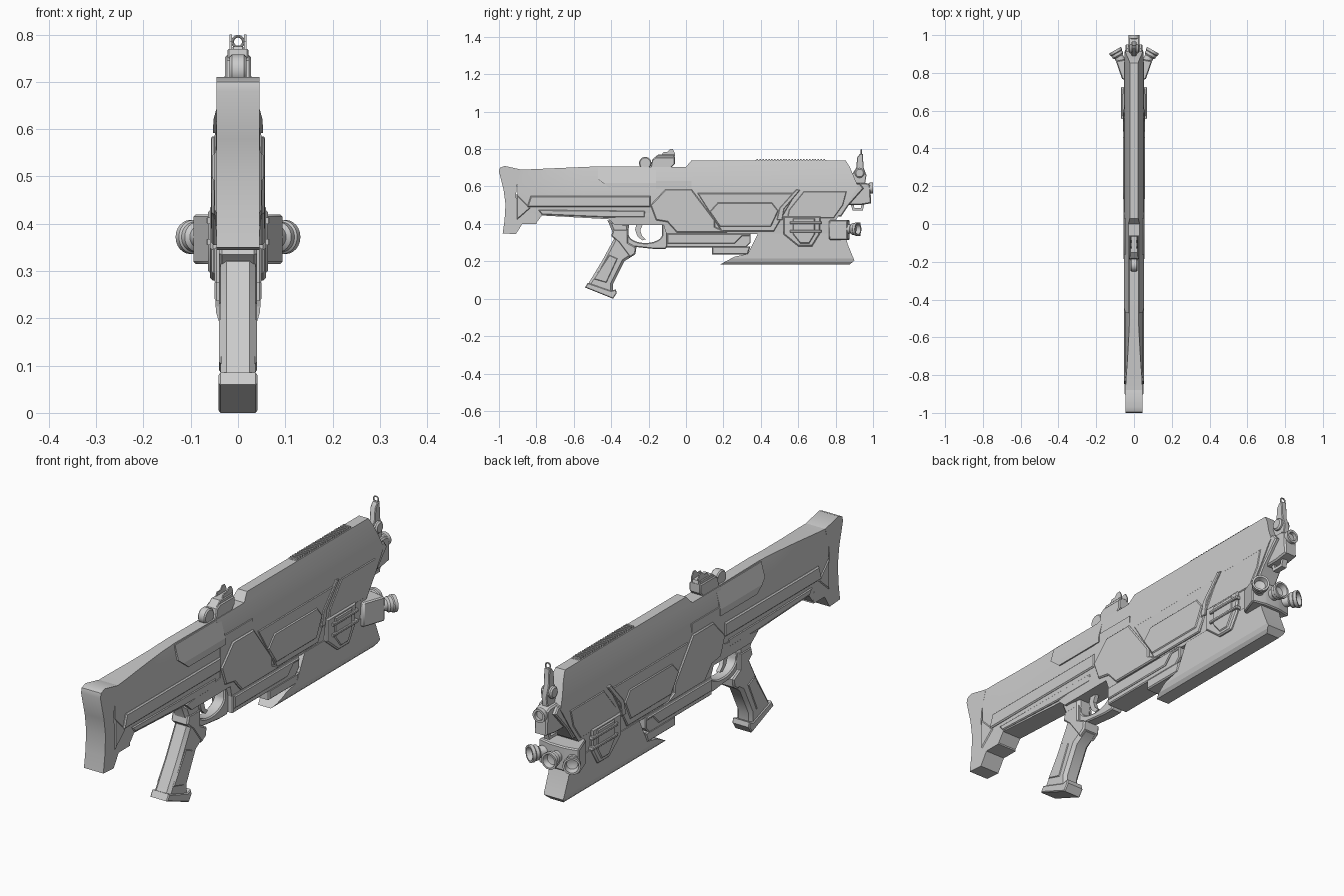
import bpy, bmesh, math
from mathutils import Vector


def finish(name, bm, smooth=0.6):
    bmesh.ops.remove_doubles(bm, verts=bm.verts, dist=1e-5)
    bmesh.ops.recalc_face_normals(bm, faces=bm.faces)
    for f in bm.faces:
        f.smooth = True
    for e in bm.edges:
        e.smooth = len(e.link_faces) == 2 and e.calc_face_angle(0) < smooth
    me = bpy.data.meshes.new(name)
    bm.to_mesh(me)
    bm.free()
    ob = bpy.data.objects.new(name, me)
    bpy.context.collection.objects.link(ob)
    return ob


def prism(name, pts, x0, x1, chamfer=0.0):
    """Side profile (y, z) extruded from x0 to x1, optional chamfered rims."""
    bm = bmesh.new()
    a = bm.faces.new([bm.verts.new((x0, y, z)) for y, z in pts])
    r = bmesh.ops.extrude_face_region(bm, geom=[a], use_keep_orig=True)
    new = [g for g in r["geom"] if isinstance(g, bmesh.types.BMVert)]
    bmesh.ops.translate(bm, verts=new, vec=(x1 - x0, 0, 0))
    bmesh.ops.recalc_face_normals(bm, faces=bm.faces)
    if chamfer:
        rims = [e for e in bm.edges if abs(e.verts[0].co.x - e.verts[1].co.x) < 1e-6]
        bmesh.ops.bevel(bm, geom=rims, offset=chamfer, segments=1, affect='EDGES', profile=0.5)
    return finish(name, bm)


def plate(name, pts, w, chamfer=0.0):
    return prism(name, pts, -w, w, chamfer)


def rect(y0, y1, z0, z1):
    return [(y0, z0), (y1, z0), (y1, z1), (y0, z1)]


def lerp_table(table, t):
    for (a, wa), (b, wb) in zip(table, table[1:]):
        if t <= b:
            return wa + (wb - wa) * max(0, (t - a) / (b - a))
    return table[-1][1]


def shaped(name, pts, table, flare=None):
    """Profile extrusion whose half width follows a height table."""
    bm = bmesh.new()
    lo = [bm.verts.new((-1, y, z)) for y, z in pts]
    hi = [bm.verts.new((1, y, z)) for y, z in pts]
    bm.faces.new(lo)
    bm.faces.new(hi)
    for i in range(len(pts)):
        j = (i + 1) % len(pts)
        bm.faces.new((lo[i], lo[j], hi[j], hi[i]))
    cuts = [((0, 0, z), (0, 0, 1)) for z, _ in table]
    cuts += [((0, y, 0), (0, 1, 0)) for y, _ in flare or []]
    for co, no in cuts:
        bmesh.ops.bisect_plane(bm, geom=bm.verts[:] + bm.edges[:] + bm.faces[:],
                               plane_co=co, plane_no=no, dist=1e-5)
    for v in bm.verts:
        w = lerp_table(table, v.co.z)
        if flare:
            k = lerp_table(flare, v.co.y)
            w = w * (1 - k) + 0.046 * k
        v.co.x *= w
    return finish(name, bm, 0.2)


def lathe(name, base, direction, prof, n=24):
    """Revolve (radius, height) pairs about a direction."""
    q = Vector(direction).to_track_quat('Z', 'Y')
    bm = bmesh.new()
    rings = [[bm.verts.new(Vector(base) + q @ Vector((r * math.cos(k * math.tau / n),
              r * math.sin(k * math.tau / n), h))) for k in range(n)] for r, h in prof]
    for a, b in zip(rings, rings[1:]):
        for k in range(n):
            m = (k + 1) % n
            bm.faces.new((a[k], a[m], b[m], b[k]))
    bm.faces.new(rings[0])
    bm.faces.new(rings[-1])
    return finish(name, bm)


# Receiver and barrel shroud
shaped("receiver", [(-.42, .43), (-.38, .395), (-.12, .395), (-.105, .345), (.80, .345),
                    (.80, .42), (.86, .505), (.92, .60), (.875, .705), (.853, .74),
                    (.03, .74), (0, .705), (-.19, .705), (-.19, .46)],
       [(.345, .044), (.43, .05), (.58, .05), (.65, .042), (.74, .022)])

# Stock, its butt plate and trim
shaped("stock", [(-.90, .69), (-.88, .69), (-.46, .708), (-.17, .705), (-.17, .43),
                 (-.41, .425), (-.77, .445), (-.805, .40), (-.90, .40)],
       [(.40, .038), (.47, .048), (.60, .047), (.71, .024)],
       [(-.9, 1), (-.82, .8), (-.7, .35), (-.55, 0)])
plate("butt_plate", [(-.995, .70), (-.97, .71), (-.88, .69), (-.905, .60), (-.91, .54),
                     (-.86, .49), (-.80, .445), (-.80, .40), (-.875, .40), (-.91, .345),
                     (-.98, .35), (-.97, .42), (-.965, .505), (-.975, .58), (-1, .68)], .046)
plate("butt_triangle", [(-.905, .56), (-.83, .485), (-.905, .42)], .050, .005)
plate("stock_side_strip", [(-.85, .49), (-.19, .49), (-.19, .55), (-.83, .55)], .054, .005)
plate("stock_lower_strip", [(-.77, .45), (-.43, .435), (-.22, .435), (-.22, .47), (-.79, .475)],
      .051, .004)
shaped("stock_cheek_panel", [(-.47, .64), (-.41, .592), (-.16, .592), (-.16, .702), (-.47, .702)],
       [(.592, .053), (.62, .052), (.705, .029)])
plate("rear_top_band", [(-.16, .59), (-.11, .585), (.03, .585), (.03, .63), (-.16, .63)], .049)

# Raised body panels
plate("rear_body_panel", [(-.19, .50), (-.11, .585), (.03, .585), (.155, .42), (.155, .385),
                          (.22, .355), (-.05, .355), (-.10, .41), (-.16, .42)], .056, .005)
plate("mid_body_panel", [(.06, .565), (.59, .565), (.47, .36), (.19, .36)], .053, .004)
plate("hex_side_panel", [(.125, .465), (.17, .515), (.46, .515), (.495, .47), (.455, .385),
                         (.18, .385)], .057, .005)
plate("diagonal_rib", [(.485, .42), (.515, .42), (.525, .48), (.61, .58), (.59, .585),
                       (.50, .485)], .057, .003)
plate("front_body_panel", [(.63, .575), (.86, .575), (.84, .50), (.79, .43), (.54, .43),
                           (.55, .475)], .053, .004)
plate("nose_rib", [(.83, .615), (.93, .615), (.95, .59), (.87, .50), (.83, .44), (.79, .44),
                   (.84, .55)], .046, .005)

# Top sight rail with teeth
plate("top_rail", rect(.37, .75, .735, .741), .022)
for i in range(24):
    y = .378 + i * .0155
    plate("top_rail_tooth", rect(y, y + .008, .738, .747), .018)

# Lower rails and fore grip
plate("lower_rail", [(-.105, .275), (.32, .275), (.345, .30), (.345, .35), (-.105, .35)], .050, .004)
plate("lower_rail_ridge", [(-.10, .295), (.26, .295), (.30, .335), (.34, .335), (.34, .348),
                           (-.10, .348)], .056, .004)
plate("lower_rail_block", [(.14, .237), (.33, .237), (.345, .28), (.14, .28)], .050, .005)
shaped("fore_grip", [(.385, .35), (.33, .24), (.26, .225), (.18, .182), (.875, .182), (.90, .205),
                     (.865, .29), (.85, .35)],
       [(.182, .030), (.195, .041), (.215, .047), (.35, .048)])

# Pistol grip
plate("pistol_grip", [(-.42, .42), (-.39, .35), (-.385, .32), (-.45, .20), (-.535, .06),
                      (-.39, .02), (-.39, .08), (-.33, .20), (-.275, .235), (-.265, .275),
                      (-.31, .30), (-.305, .40)], .037, .013)
plate("grip_base", [(-.54, .06), (-.525, .085), (-.40, .042), (-.375, .05), (-.37, .03),
                    (-.39, 0)], .041, .004)
plate("grip_collar", [(-.40, .335), (-.36, .30), (-.30, .22), (-.27, .24), (-.265, .275),
                      (-.31, .30), (-.31, .37), (-.39, .37)], .040, .006)
plate("grip_side_inlay", [(-.41, .235), (-.365, .215), (-.425, .085), (-.495, .105)], .040, .004)

# Trigger guard and trigger
arc = [(-.217 + .09 * math.cos(math.pi * k / 12), .345 - .047 * math.sin(math.pi * k / 12))
       for k in range(13)]
plate("trigger_guard", [(-.33, .40), (-.33, .31), (-.30, .28), (-.16, .265), (-.11, .265),
                        (-.095, .29), (-.095, .40), (-.127, .40)] + arc + [(-.307, .40)], .026, .005)
plate("trigger", [(-.265, .40), (-.23, .40), (-.245, .365), (-.235, .335), (-.215, .318),
                  (-.235, .312), (-.26, .335), (-.272, .37)], .009)

# Side clamp bracket with ribs
plate("side_bracket", [(.52, .44), (.72, .44), (.715, .345), (.675, .28), (.60, .28), (.52, .345)],
      .059, .006)
plate("bracket_core", [(.57, .43), (.69, .43), (.69, .345), (.66, .295), (.61, .295), (.57, .345)],
      .063, .005)
for z in (.355, .40):
    plate("bracket_rib", rect(.555, .725, z, z + .013), .068, .003)

# Lamp cluster housing and three lamps
bm = bmesh.new()
plan = [(.05, .765), (.062, .765), (.096, .862), (.035, .875)]
plan += [(-x, y) for x, y in reversed(plan)]
base = bm.faces.new([bm.verts.new((x, y, .315)) for x, y in plan])
r = bmesh.ops.extrude_face_region(bm, geom=[base], use_keep_orig=True)
bmesh.ops.translate(bm, verts=[g for g in r["geom"] if isinstance(g, bmesh.types.BMVert)],
                    vec=(0, 0, .105))
bmesh.ops.bevel(bm, geom=bm.edges[:], offset=.005, segments=1, affect='EDGES')
finish("lamp_housing", bm)
for s in (-1, 0, 1):
    lathe("lamp", (s * .055, .84, .372), (s * .5, .87, 0),
          [(.024, 0), (.024, .052), (.032, .060), (.032, .074), (.036, .078), (.036, .092),
           (.028, .092), (.022, .070), (.008, .066)])

# Muzzle block and barrel
plate("muzzle_block", [(.85, .62), (.96, .62), (.985, .61), (.99, .51), (.93, .50), (.87, .50)],
      .03, .006)
lathe("muzzle", (0, .93, .592), (0, 1, 0), [(.024, 0), (.024, .05), (.029, .052), (.029, .07),
                                            (.019, .07), (.017, .02)])
plate("muzzle_hook", [(.88, .51), (.89, .472), (.945, .472), (.955, .51), (.94, .51), (.935, .485),
                      (.90, .485), (.895, .51)], .012)

# Front sight
plate("front_sight_post", [(.88, .60), (.885, .66), (.91, .70), (.915, .755), (.93, .775),
                           (.945, .775), (.95, .70), (.965, .66), (.955, .60)], .013, .003)
lathe("front_sight_knob", (-.026, .928, .672), (1, 0, 0),
      [(.020, 0), (.026, .006), (.026, .046), (.020, .052)])
bpy.ops.mesh.primitive_torus_add(location=(0, .937, .785), rotation=(math.pi / 2, 0, 0),
                                 major_radius=.0115, minor_radius=.003,
                                 major_segments=24, minor_segments=8)
bpy.context.object.name = "front_sight_ring"

# Rear sight
plate("rear_sight_base", [(-.19, .70), (-.18, .745), (-.16, .757), (-.06, .757), (-.06, .72),
                          (-.08, .70)], .027, .004)
plate("rear_sight_step", [(-.175, .75), (-.15, .77), (-.065, .77), (-.06, .75)], .022, .003)
for s in (-1, 1):
    prism("rear_sight_ear", [(-.135, .76), (-.12, .785), (-.10, .785), (-.085, .80), (-.07, .80),
                             (-.06, .78), (-.06, .76)], s * .013, s * .018)
lathe("rear_sight_wheel", (-.018, -.218, .725), (1, 0, 0),
      [(.028, 0), (.033, .005), (.033, .031), (.028, .036)])
